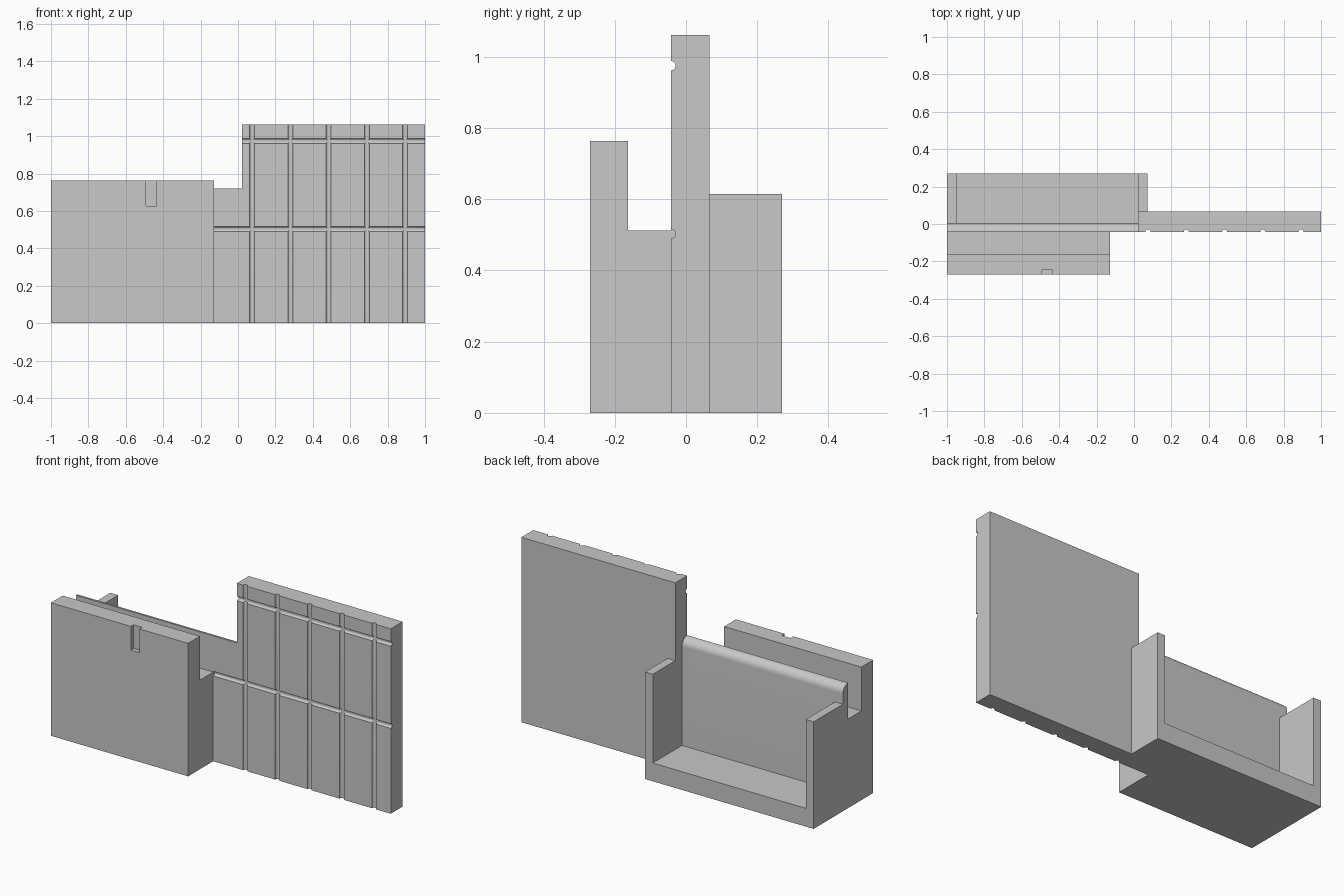
import bpy, bmesh, math
from mathutils import Matrix

cube = bpy.data.objects.get("Cube")
if cube:
    bpy.data.objects.remove(cube, do_unlink=True)

GREY = (0.58, 0.58, 0.58, 1)
grey = bpy.data.materials.new("plain grey")
grey.use_nodes = True
grey.diffuse_color = GREY
grey.node_tree.nodes["Principled BSDF"].inputs["Base Color"].default_value = GREY


def finish(name, bm):
    bmesh.ops.recalc_face_normals(bm, faces=bm.faces)
    mesh = bpy.data.meshes.new(name)
    bm.to_mesh(mesh)
    bm.free()
    mesh.materials.append(grey)
    obj = bpy.data.objects.new(name, mesh)
    bpy.context.collection.objects.link(obj)
    return obj


def extrude(name, points, place, depth):
    """Extrude a 2D outline; place maps (a, b) to a 3D point."""
    bm = bmesh.new()
    face = bm.faces.new([bm.verts.new(place(a, b)) for a, b in points])
    new = bmesh.ops.extrude_face_region(bm, geom=[face])["geom"]
    verts = [v for v in new if isinstance(v, bmesh.types.BMVert)]
    bmesh.ops.translate(bm, verts=verts, vec=depth)
    # Make sure the starting face is kept so the solid is closed
    if not all(len(e.link_faces) == 2 for e in bm.edges):
        bmesh.ops.holes_fill(bm, edges=[e for e in bm.edges if e.is_boundary])
    return finish(name, bm)


def along_x(name, points, x0, x1):
    return extrude(name, points, lambda y, z: (x0, y, z), (x1 - x0, 0, 0))


def box(name, x0, x1, y0, y1, z0, z1):
    return along_x(name, [(y0, z0), (y1, z0), (y1, z1), (y0, z1)], x0, x1)


def rod_x(name, x0, x1, z, radius):
    bm = bmesh.new()
    place = Matrix.Translation(((x0 + x1) / 2, FACE, z)) @ Matrix.Rotation(math.pi / 2, 4, "Y")
    bmesh.ops.create_cone(bm, cap_ends=True, segments=30, radius1=radius,
                          radius2=radius, depth=x1 - x0, matrix=place)
    return finish(name, bm)


def cut(obj, cutters):
    bpy.context.view_layer.objects.active = obj
    for cutter in cutters:
        mod = obj.modifiers.new("cut", "BOOLEAN")
        mod.operation = "DIFFERENCE"
        mod.solver = "EXACT"
        mod.object = cutter
        bpy.ops.object.modifier_apply(modifier=mod.name)


# Main levels
FRONT, BACK = -0.27, 0.27
FACE, RIDGE_BACK, PANEL_BACK = -0.042, 0.005, 0.066
STEP, PANEL_X = -0.128, 0.022
FLOOR, WALL_TOP, RIDGE_TOP, PANEL_TOP = 0.105, 0.615, 0.72, 1.062
GROOVE = 0.0135

# Front plate with the ledge behind it
front_block = along_x("front_plate_and_ledge", [
    (FRONT, 0), (FACE, 0), (FACE, 0.512), (-0.163, 0.512),
    (-0.163, 0.764), (FRONT, 0.764)], -1, STEP)
slot = box("slot_cutter", -0.492, -0.437, FRONT - 0.1, -0.245, 0.628, 0.9)

# Low dividing wall, rounded over on its back edge
r = RIDGE_BACK - FACE
arc = [(FACE + r * math.cos(t), RIDGE_TOP - r + r * math.sin(t))
       for t in (math.pi / 2 * i / 10 for i in range(11))]
divider = along_x("divider_wall", [(FACE, 0), (RIDGE_BACK, 0)] + arc, -1, PANEL_X)

# Tall panel, its outline notched by half-round upright grooves
outline = [(PANEL_X, PANEL_BACK), (PANEL_X, FACE)]
for i in range(5):
    x = 0.075 + 0.2045 * i
    for k in range(13):
        t = math.pi * (1 - k / 12)
        outline.append((x + GROOVE * math.cos(t), FACE + GROOVE * math.sin(t)))
outline += [(1, FACE), (1, PANEL_BACK)]
panel = extrude("tall_panel", outline, lambda x, y: (x, y, 0), (0, 0, PANEL_TOP))

# Tray behind the divider
extrude("tray_floor_and_end", [
    (-1, 0), (PANEL_X, 0), (PANEL_X, FLOOR), (-0.95, FLOOR),
    (-0.95, WALL_TOP), (-1, WALL_TOP)],
    lambda x, z: (x, RIDGE_BACK, z), (0, BACK - RIDGE_BACK, 0))
box("tray_inner_end", PANEL_X, 0.071, PANEL_BACK, BACK, 0, WALL_TOP)

# Level grooves across the front face, a hair shallower than the uprights
low = rod_x("low_groove_cutter", STEP, 1.1, 0.503, GROOVE - 0.0004)
high = rod_x("high_groove_cutter", -0.1, 1.1, 0.975, GROOVE - 0.0004)

cut(front_block, [slot])
cut(divider, [low])
cut(panel, [low, high])
for cutter in (slot, low, high):
    bpy.data.objects.remove(cutter, do_unlink=True)

# Smooth the curves, keep the corners sharp
for obj in bpy.context.collection.objects:
    if obj.type == "MESH":
        bpy.ops.object.select_all(action="DESELECT")
        obj.select_set(True)
        bpy.context.view_layer.objects.active = obj
        bpy.ops.object.shade_smooth_by_angle(angle=math.radians(30))
